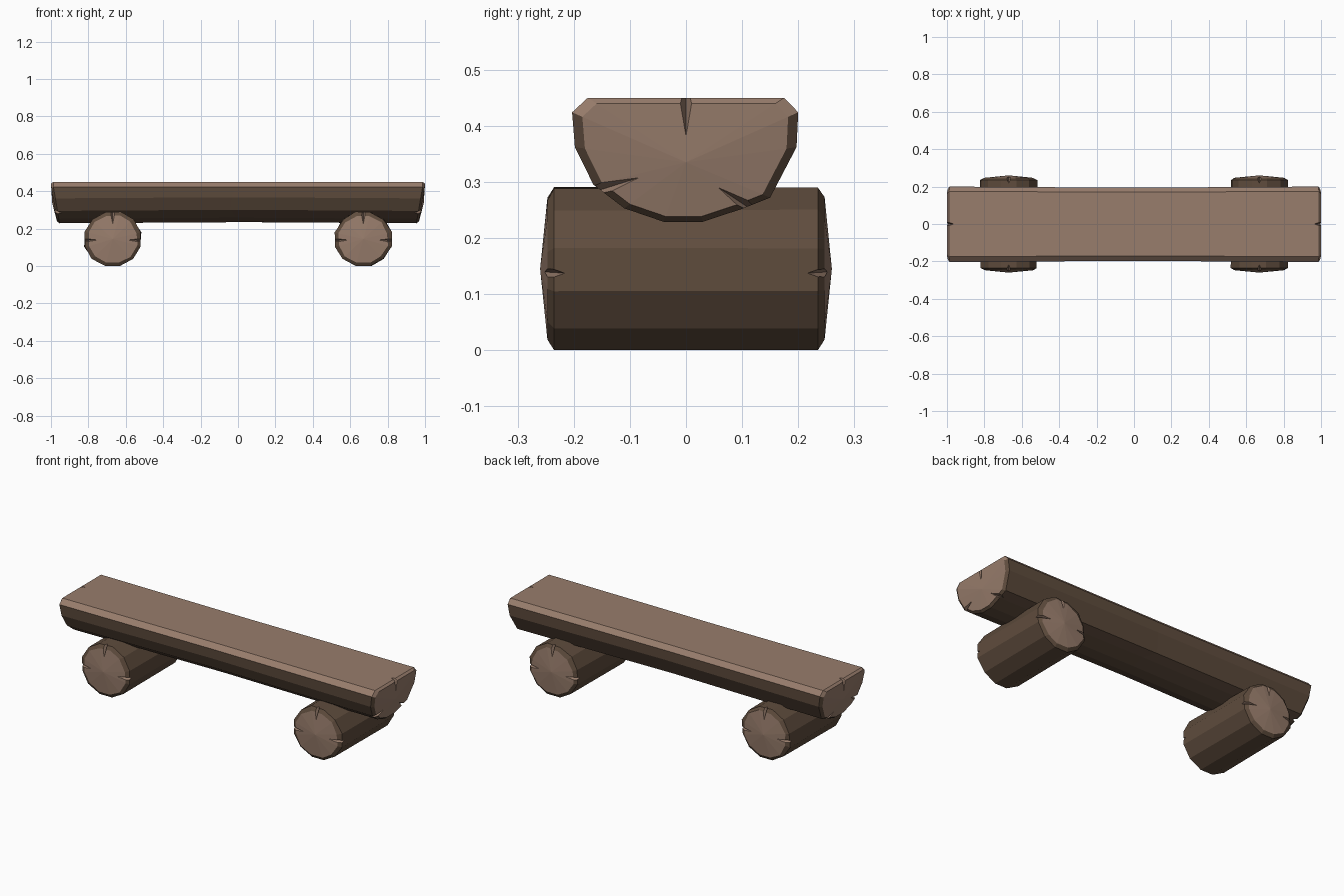
import bpy, bmesh, math, random
from mathutils import Vector

if "Cube" in bpy.data.objects:
    bpy.data.objects.remove(bpy.data.objects["Cube"])

random.seed(4)


def material(name, rgb):
    m = bpy.data.materials.new(name)
    m.diffuse_color = (*rgb, 1)
    m.use_nodes = True
    m.node_tree.nodes["Principled BSDF"].inputs["Base Color"].default_value = m.diffuse_color
    return m


BARK = material("dark bark", (0.115, 0.073, 0.047))
WOOD = material("cut wood", (0.315, 0.205, 0.150))


def make_object(name, bm):
    bmesh.ops.recalc_face_normals(bm, faces=bm.faces)
    mesh = bpy.data.meshes.new(name)
    bm.to_mesh(mesh)
    bm.free()
    mesh.materials.append(BARK)
    mesh.materials.append(WOOD)
    obj = bpy.data.objects.new(name, mesh)
    bpy.context.collection.objects.link(obj)
    return obj


def log(name, rings, centres, cut_edges=()):
    """Skin the rings with bark and close both ends with cut-wood fans."""
    bm = bmesh.new()
    loops = [[bm.verts.new(p) for p in ring] for ring in rings]
    n = len(loops[0])
    for a, b in zip(loops, loops[1:]):
        for i in range(n):
            j = (i + 1) % n
            f = bm.faces.new((a[i], a[j], b[j], b[i]))
            f.material_index = 1 if i in cut_edges else 0
    for loop, c in zip((loops[0], loops[-1]), centres):
        mid = bm.verts.new(c)
        for i in range(n):
            bm.faces.new((loop[i], loop[(i + 1) % n], mid)).material_index = 1
    return make_object(name, bm)


def cut_cracks(obj, wedges):
    """Cut tapered splits; each wedge is (left, right, tip, deep)."""
    bm = bmesh.new()
    for w in wedges:
        v = [bm.verts.new(p) for p in w]
        for a, b, c in ((0, 1, 2), (0, 1, 3), (1, 2, 3), (2, 0, 3)):
            bm.faces.new((v[a], v[b], v[c])).material_index = 1
    cutter = make_object("crack_cutter", bm)
    cutter.hide_render = True
    mod = obj.modifiers.new("cracks", 'BOOLEAN')
    mod.operation = 'DIFFERENCE'
    mod.solver = 'EXACT'
    mod.object = cutter
    bpy.context.view_layer.objects.active = obj
    bpy.ops.object.modifier_apply(modifier=mod.name)
    bpy.data.objects.remove(cutter)


def wedge(to3d, outer, tip, width, t_rim, t_tip, side, depth):
    o, t = Vector(outer), Vector(tip)
    d = (o - t).normalized()
    perp = Vector((-d.y, d.x)) * width
    return (to3d(o + perp, side * (t_rim + 0.015)),
            to3d(o - perp, side * (t_rim + 0.015)),
            to3d(t, side * t_tip),
            to3d(o, side * (t_rim - depth)))


# Seat: half log along x with a flat cut top
PROFILE = [(0.175, 0.45), (-0.175, 0.45), (-0.203, 0.424), (-0.198, 0.362),
           (-0.165, 0.295), (-0.11, 0.253), (-0.04, 0.229), (0.03, 0.229),
           (0.10, 0.252), (0.15, 0.272), (0.197, 0.362), (0.20, 0.424)]


def seat_point(p, x):
    return Vector((x, p[0], p[1]))


def end_x(z):
    return 1.0 - 0.17 * max(0, 0.43 - z)


def seat_ring(side, scale, inset):
    pts = []
    for y, z in PROFILE:
        y, z = y * scale, 0.335 + (z - 0.335) * scale
        pts.append(Vector((side * (end_x(z) - inset), y, z)))
    return pts


middle = [Vector((random.uniform(-0.05, 0.05), y * 0.97, z if z > 0.4 else z + 0.006))
          for y, z in PROFILE]
seat = log("seat",
           [seat_ring(-1, 0.91, 0), seat_ring(-1, 1, 0.012), middle,
            seat_ring(1, 1, 0.012), seat_ring(1, 0.91, 0)],
           [(-0.993, 0, 0.335), (0.993, 0, 0.335)], cut_edges=(0, 1, 11))
SEAT_CRACKS = [((0, 0.46), (0, 0.38), 0.018),
               ((-0.165, 0.282), (-0.06, 0.315), 0.020),
               ((0.125, 0.245), (0.035, 0.305), 0.020)]
cut_cracks(seat, [wedge(seat_point, o, t, w, end_x(o[1]), 0.997, s, 0.04)
                  for s in (-1, 1) for o, t, w in SEAT_CRACKS])

# Legs: two short round logs lying across, along y
SIDES, RADIUS, LEG_Z = 12, 0.15, 0.145


def leg_ring(cx, y, scale):
    pts = []
    for i in range(SIDES):
        a = math.radians(15 + 360 * i / SIDES)
        r = RADIUS * scale
        x = cx + 1.03 * r * math.cos(a) + random.uniform(-0.004, 0.004)
        z = LEG_Z + r * math.sin(a)
        if z > 0.04:
            z += random.uniform(-0.005, 0.002)
        pts.append(Vector((x, y, max(z, 0))))
    return pts


LEG_CRACKS = [((0, 0.16), (0, 0.065), 0.024),
              ((-0.165, -0.008), (-0.065, -0.005), 0.018),
              ((0.165, -0.008), (0.065, -0.005), 0.018)]
for label, cx in (("left_leg", -0.67), ("right_leg", 0.67)):
    leg = log(label,
              [leg_ring(cx, -0.247, 0.87), leg_ring(cx, -0.235, 1),
               leg_ring(cx, 0.235, 1), leg_ring(cx, 0.247, 0.87)],
              [(cx, -0.26, LEG_Z), (cx, 0.26, LEG_Z)])

    def leg_point(p, y):
        return Vector((cx + p[0], y, LEG_Z + p[1]))

    cut_cracks(leg, [wedge(leg_point, o, t, w, 0.245, 0.26, s, 0.035)
                     for s in (-1, 1) for o, t, w in LEG_CRACKS])
